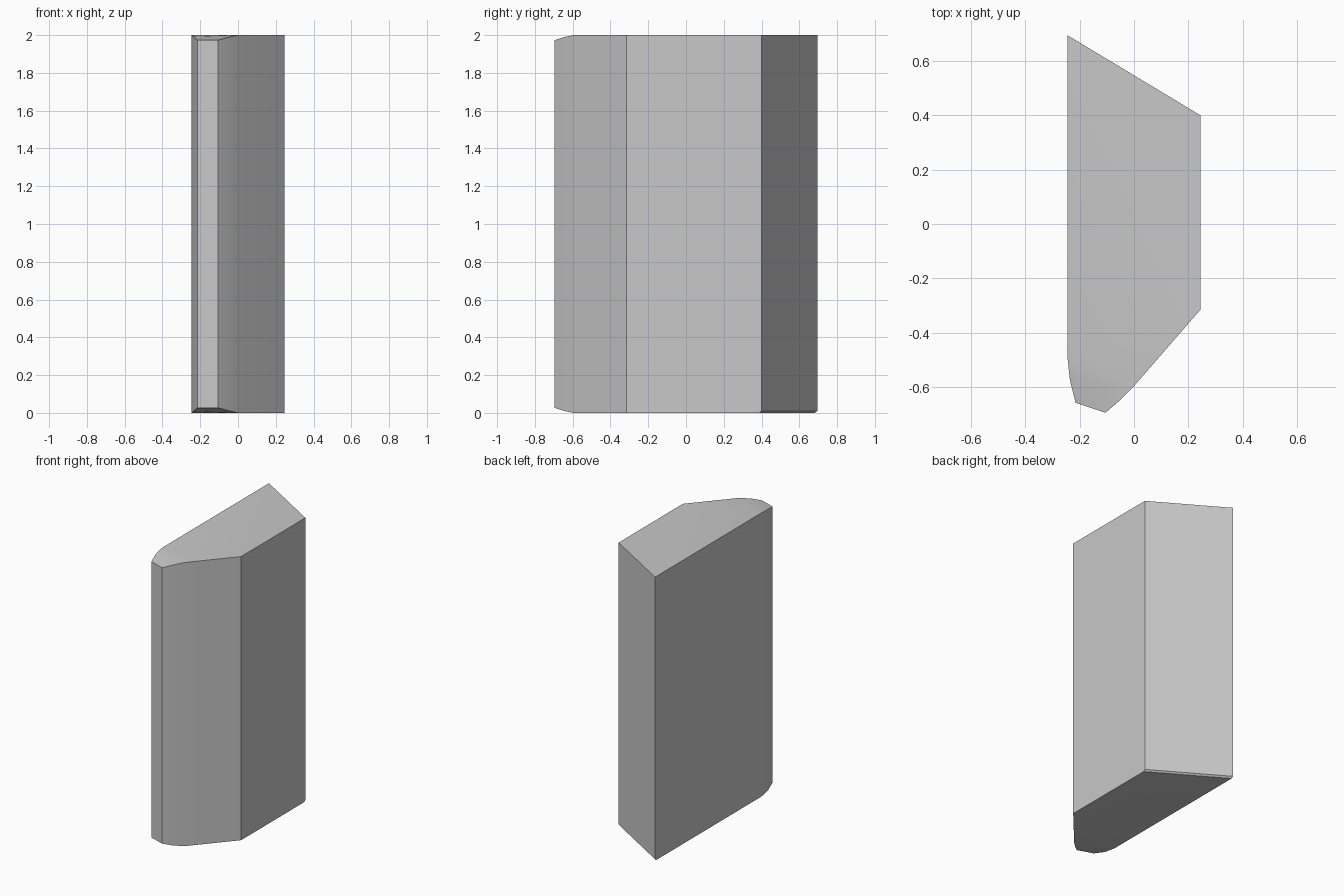
import bpy, bmesh, math

cube = bpy.data.objects.get("Cube")
if cube:
    bpy.data.objects.remove(cube, do_unlink=True)

HEIGHT = 2.0

# Cross-section: x, y and how far the ends fall away at that corner
profile = [
    (-0.245, 0.695, 0), (-0.245, -0.49, 0),                    # long side
    (-0.236, -0.575, 0.008), (-0.215, -0.658, 0.027),          # rounded nose
    (-0.105, -0.695, 0.027), (-0.055, -0.652, 0.012), (0.0, -0.597, 0),
    (0.245, -0.315, 0), (0.245, 0.40, 0),                      # short side
]
shoulders = (1, 6)

# Grey material
grey = bpy.data.materials.new("plain grey")
grey.use_nodes = True
colour = (0.58, 0.58, 0.58, 1)
grey.diffuse_color = colour
grey.node_tree.nodes["Principled BSDF"].inputs["Base Color"].default_value = colour

# Block with sloping nose facets on both ends
bm = bmesh.new()
bottom = [bm.verts.new((x, y, drop)) for x, y, drop in profile]
top = [bm.verts.new((x, y, HEIGHT - drop)) for x, y, drop in profile]
n = len(profile)
for i in range(n):
    j = (i + 1) % n
    bm.faces.new((bottom[i], bottom[j], top[j], top[i]))
a, b = shoulders
for ring in (bottom, top):
    bm.faces.new(ring[a:b + 1])
    bm.faces.new(ring[b:] + ring[:a + 1])
bmesh.ops.recalc_face_normals(bm, faces=bm.faces)

# Fine chamfer along the lower back edge
back_edge = bm.edges.get((bottom[0], bottom[-1]))
bmesh.ops.bevel(bm, geom=[back_edge], offset=0.011, segments=1, affect='EDGES')

mesh = bpy.data.meshes.new("angled_block")
bm.to_mesh(mesh)
bm.free()
mesh.materials.append(grey)
block = bpy.data.objects.new("angled_block", mesh)
bpy.context.collection.objects.link(block)

# Soft nose, crisp main corners
bpy.ops.object.select_all(action='DESELECT')
block.select_set(True)
bpy.context.view_layer.objects.active = block
bpy.ops.object.shade_smooth_by_angle(angle=math.radians(30))
